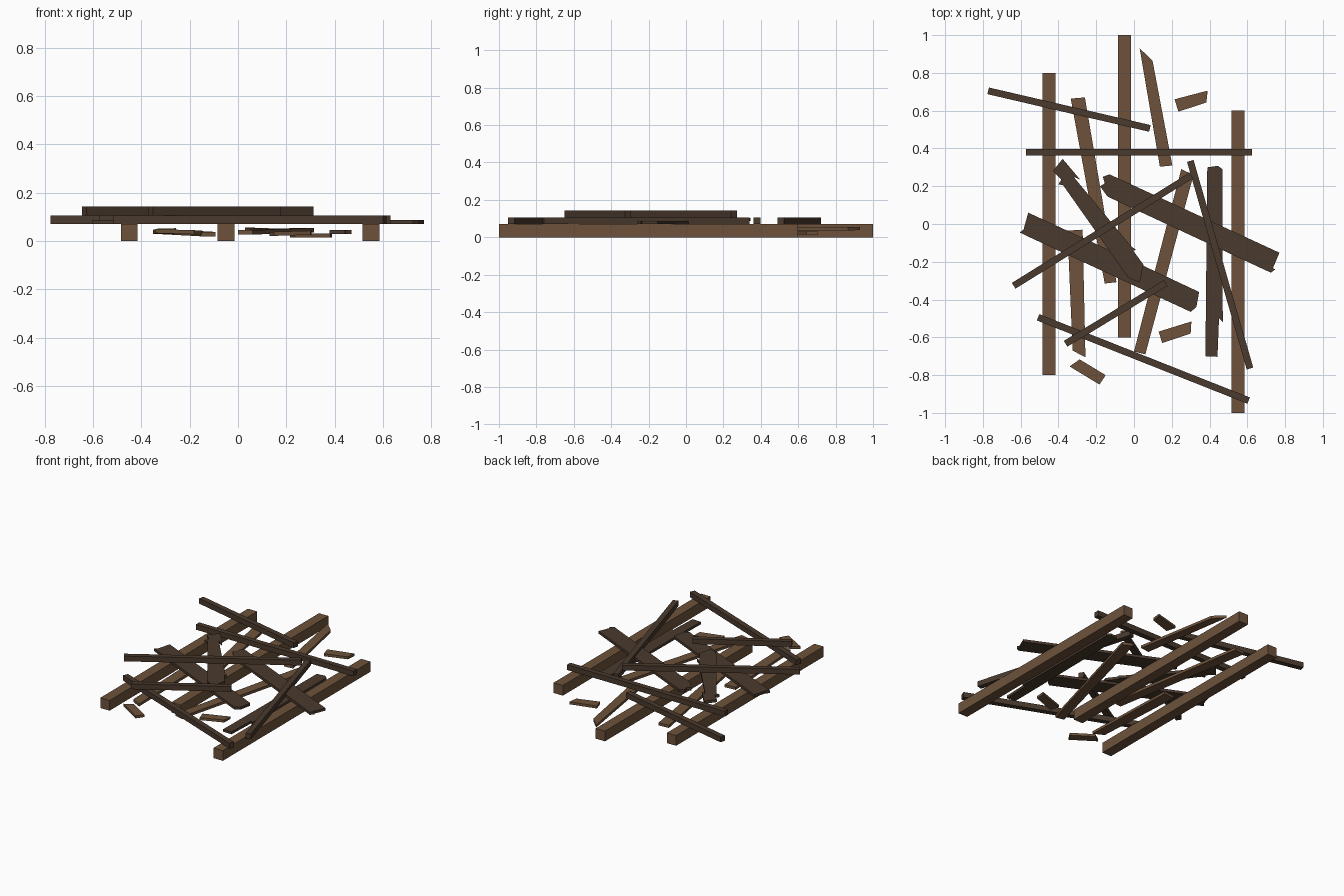
import bpy, bmesh, math
from mathutils import Vector


def material(name, rgb):
    m = bpy.data.materials.new(name)
    m.diffuse_color = (*rgb, 1)
    return m


LIGHT = material("light_brown_wood", (0.155, 0.085, 0.044))
DARK = material("dark_brown_wood", (0.068, 0.042, 0.027))


def prism(name, pts, z, thick, mat, tilt=(0, 0)):
    """Extruded outline; tilt is the z slope in x and y about its middle."""
    cx = sum(p[0] for p in pts) / len(pts)
    cy = sum(p[1] for p in pts) / len(pts)
    bm = bmesh.new()
    base = [bm.verts.new((x, y, z + (x - cx) * tilt[0] + (y - cy) * tilt[1]))
            for x, y in pts]
    face = bm.faces.new(base)
    ext = bmesh.ops.extrude_face_region(bm, geom=[face], use_keep_orig=True)
    top = [g for g in ext["geom"] if isinstance(g, bmesh.types.BMVert)]
    bmesh.ops.translate(bm, verts=top, vec=(0, 0, thick))
    bmesh.ops.recalc_face_normals(bm, faces=bm.faces)
    me = bpy.data.meshes.new(name)
    bm.to_mesh(me)
    bm.free()
    me.materials.append(mat)
    ob = bpy.data.objects.new(name, me)
    bpy.context.collection.objects.link(ob)
    return ob


def bar(name, a, b, width, z, thick, mat):
    """Straight square-ended bar between two points."""
    a, b = Vector(a), Vector(b)
    d = (b - a).normalized()
    n = Vector((-d.y, d.x)) * width / 2
    return prism(name, [tuple(p) for p in (a + n, a - n, b - n, b + n)], z, thick, mat)


# Three heavy beams on the ground
for i, (x, y0, y1) in enumerate([(-0.45, -0.8, 0.8), (-0.05, -0.6, 1.0), (0.55, -1.0, 0.6)]):
    bar(f"beam_{i + 1}", (x, y0), (x, y1), 0.07, 0, 0.07, LIGHT)

# Thin battens: four on the beams, two on top of those
battens = [
    ((-0.573, 0.38), (0.624, 0.38), 0.07),
    ((-0.772, 0.705), (0.084, 0.506), 0.07),
    ((-0.508, -0.494), (0.607, -0.935), 0.07),
    ((0.298, 0.334), (0.614, -0.765), 0.07),
    ((-0.637, -0.327), (0.303, 0.257), 0.107),
    ((-0.362, -0.634), (0.168, -0.312), 0.107),
]
for i, (a, b, z) in enumerate(battens):
    bar(f"batten_{i + 1}", a, b, 0.036, z, 0.036, DARK)

# Broken dark planks with splintered ends
prism("broken_plank_right", [
    (-0.18, 0.20), (-0.155, 0.215), (-0.165, 0.25), (-0.13, 0.263), (0.77, -0.152),
    (0.735, -0.235), (0.748, -0.24), (0.725, -0.258), (-0.14, 0.145)],
    0.07, 0.018, DARK)
prism("broken_plank_left", [
    (-0.605, -0.045), (-0.585, -0.03), (-0.56, 0.06), (0.03, -0.212), (0.345, -0.36),
    (0.33, -0.44), (0.30, -0.465), (-0.57, -0.062)],
    0.07, 0.018, DARK)
prism("broken_plank_middle", [
    (-0.43, 0.28), (-0.378, 0.345), (-0.285, 0.235), (-0.32, 0.25), (-0.015, -0.118),
    (0.012, -0.138), (-0.005, -0.14), (0.05, -0.215), (0.03, -0.31), (-0.03, -0.285),
    (-0.375, 0.205), (-0.40, 0.21), (-0.385, 0.235)],
    0.086, 0.018, DARK)
prism("broken_plank_low", [
    (0.378, -0.70), (0.442, -0.703), (0.45, -0.50), (0.47, -0.52), (0.468, 0.29),
    (0.445, 0.308), (0.388, 0.30)],
    0.03, 0.017, DARK)

# Light planks lying loose between the beams
loose = [
    ([(-0.335, 0.664), (-0.26, 0.67), (-0.093, -0.308), (-0.155, -0.315)], 0.025, 0.01),
    ([(0.03, 0.93), (0.098, 0.865), (0.203, 0.31), (0.137, 0.303)], 0.034, 0.012),
    ([(0.25, 0.29), (0.315, 0.26), (0.06, -0.69), (0.0, -0.675)], 0.032, 0.01),
    ([(-0.352, -0.035), (-0.272, -0.03), (-0.257, -0.706), (-0.325, -0.67)], 0.032, -0.01),
]
for i, (pts, z, slope) in enumerate(loose):
    prism(f"loose_plank_{i + 1}", pts, z, 0.018, LIGHT, (0, slope))

# Small chips
chips = [
    ([(0.215, 0.66), (0.39, 0.706), (0.383, 0.643), (0.235, 0.595)], 0.015, 0.0),
    ([(0.13, -0.57), (0.304, -0.516), (0.30, -0.58), (0.15, -0.63)], 0.024, 0.03),
    ([(-0.288, -0.717), (-0.15, -0.80), (-0.183, -0.85), (-0.341, -0.754)], 0.03, -0.03),
]
for i, (pts, z, slope) in enumerate(chips):
    prism(f"chip_{i + 1}", pts, z, 0.017, LIGHT, (slope, 0))
